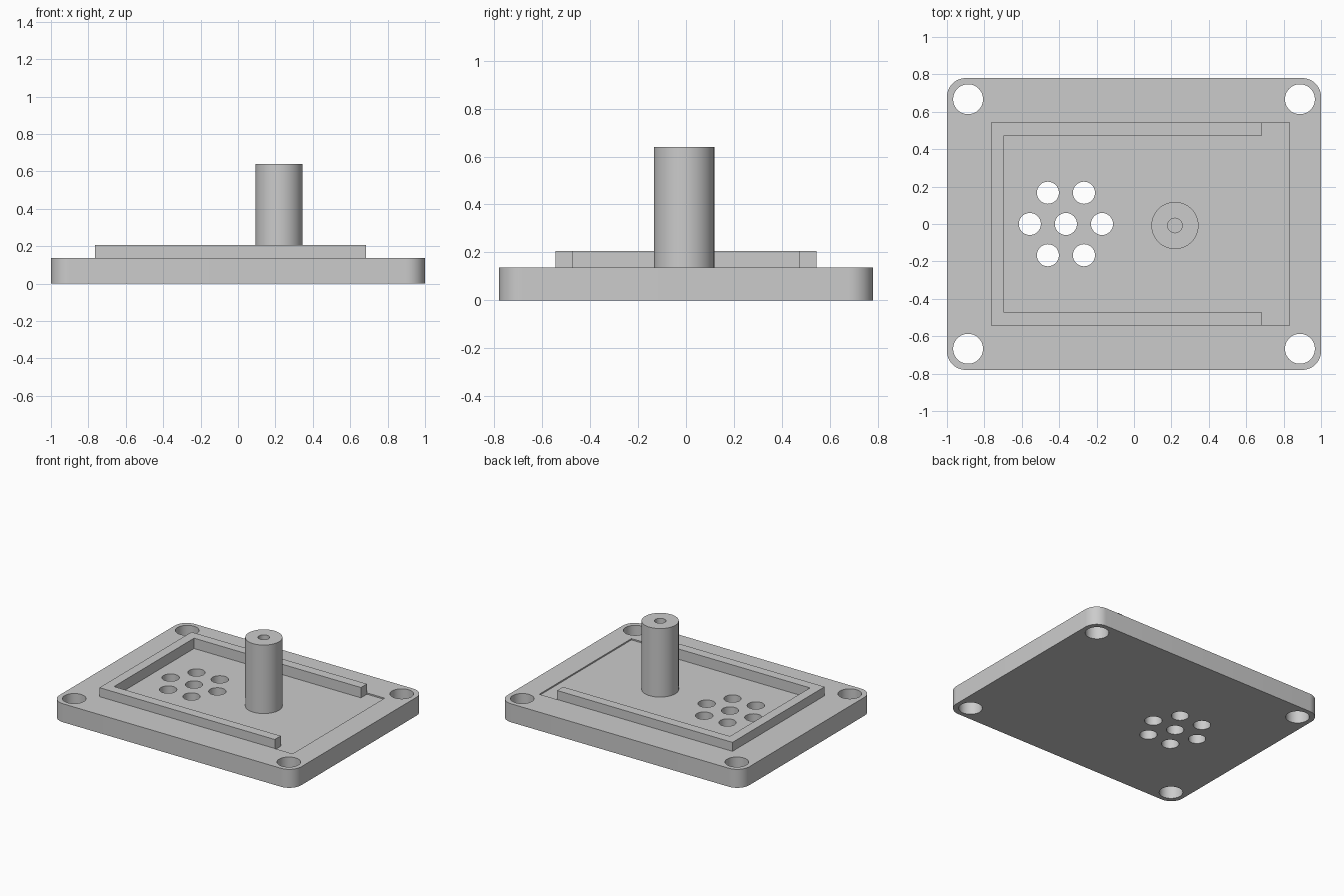
import bpy
import bmesh
from math import cos, sin, pi, radians

cube = bpy.data.objects.get("Cube")
if cube:
    bpy.data.objects.remove(cube)

grey = bpy.data.materials.new("light grey")
grey.use_nodes = True
colour = (0.6, 0.6, 0.6, 1)
grey.diffuse_color = colour
grey.node_tree.nodes["Principled BSDF"].inputs["Base Color"].default_value = colour

PLATE_TOP = 0.138
FLOOR = 0.128
HALF_X, HALF_Y, CORNER = 1.0, 0.78, 0.1


def prism(name, outline, bottom, top):
    """Extrude a flat outline straight up."""
    bm = bmesh.new()
    base = bm.faces.new([bm.verts.new((x, y, bottom)) for x, y in outline])
    grown = bmesh.ops.extrude_face_region(bm, geom=[base])["geom"]
    for v in grown:
        if isinstance(v, bmesh.types.BMVert):
            v.co.z = top
    bmesh.ops.recalc_face_normals(bm, faces=bm.faces)
    mesh = bpy.data.meshes.new(name)
    bm.to_mesh(mesh)
    bm.free()
    mesh.materials.append(grey)
    obj = bpy.data.objects.new(name, mesh)
    bpy.context.collection.objects.link(obj)
    return obj


def arc(cx, cy, r, start, sweep, steps):
    return [(cx + r * cos(start + sweep * i / steps),
             cy + r * sin(start + sweep * i / steps)) for i in range(steps + 1)]


def circle(cx, cy, r, steps=48):
    return arc(cx, cy, r, 0, 2 * pi, steps)[:-1]


def rectangle(x0, x1, y0, y1):
    return [(x0, y0), (x1, y0), (x1, y1), (x0, y1)]


def activate(obj):
    bpy.ops.object.select_all(action="DESELECT")
    obj.select_set(True)
    bpy.context.view_layer.objects.active = obj


def cut(obj, outline, bottom, top):
    """Remove a prism from an object."""
    cutter = prism("cutter", outline, bottom, top)
    cutter.hide_render = True
    mod = obj.modifiers.new("cut", "BOOLEAN")
    mod.operation = "DIFFERENCE"
    mod.solver = "EXACT"
    mod.object = cutter
    activate(obj)
    bpy.ops.object.modifier_apply(modifier=mod.name)
    bpy.data.objects.remove(cutter)


# Base plate with rounded corners
outline = []
for i, (sx, sy) in enumerate([(1, 1), (-1, 1), (-1, -1), (1, -1)]):
    outline += arc(sx * (HALF_X - CORNER), sy * (HALF_Y - CORNER),
                   CORNER, i * pi / 2, pi / 2, 12)
plate = prism("base_plate", outline, 0, PLATE_TOP)

# Shallow pocket in the plate top
cut(plate, rectangle(-0.765, 0.832, -0.544, 0.544), FLOOR, 0.3)

# Corner mounting holes
for sx in (-1, 1):
    for sy in (-1, 1):
        cut(plate, circle(sx * 0.887, sy * 0.667, 0.08), -0.1, 0.3)

# Ring of vent holes around a central one
vents = [(-0.364, 0)] + arc(-0.364, 0, 0.193, 0, 2 * pi, 6)[:-1]
for x, y in vents:
    cut(plate, circle(x, y, 0.059), -0.1, 0.3)

# U-shaped rim, open on the left side
rim = prism("rim_wall", [(0.685, -0.544), (0.685, -0.473), (-0.694, -0.473),
                         (-0.694, 0.473), (0.685, 0.473), (0.685, 0.544),
                         (-0.765, 0.544), (-0.765, -0.544)], FLOOR, 0.205)

# Upright post with a blind hole in its top
post = prism("post", circle(0.219, -0.008, 0.126, 64), FLOOR, 0.64)
cut(post, circle(0.219, -0.008, 0.039, 32), 0.35, 0.8)

for obj in (plate, rim, post):
    activate(obj)
    bpy.ops.object.shade_smooth_by_angle(angle=radians(30))
